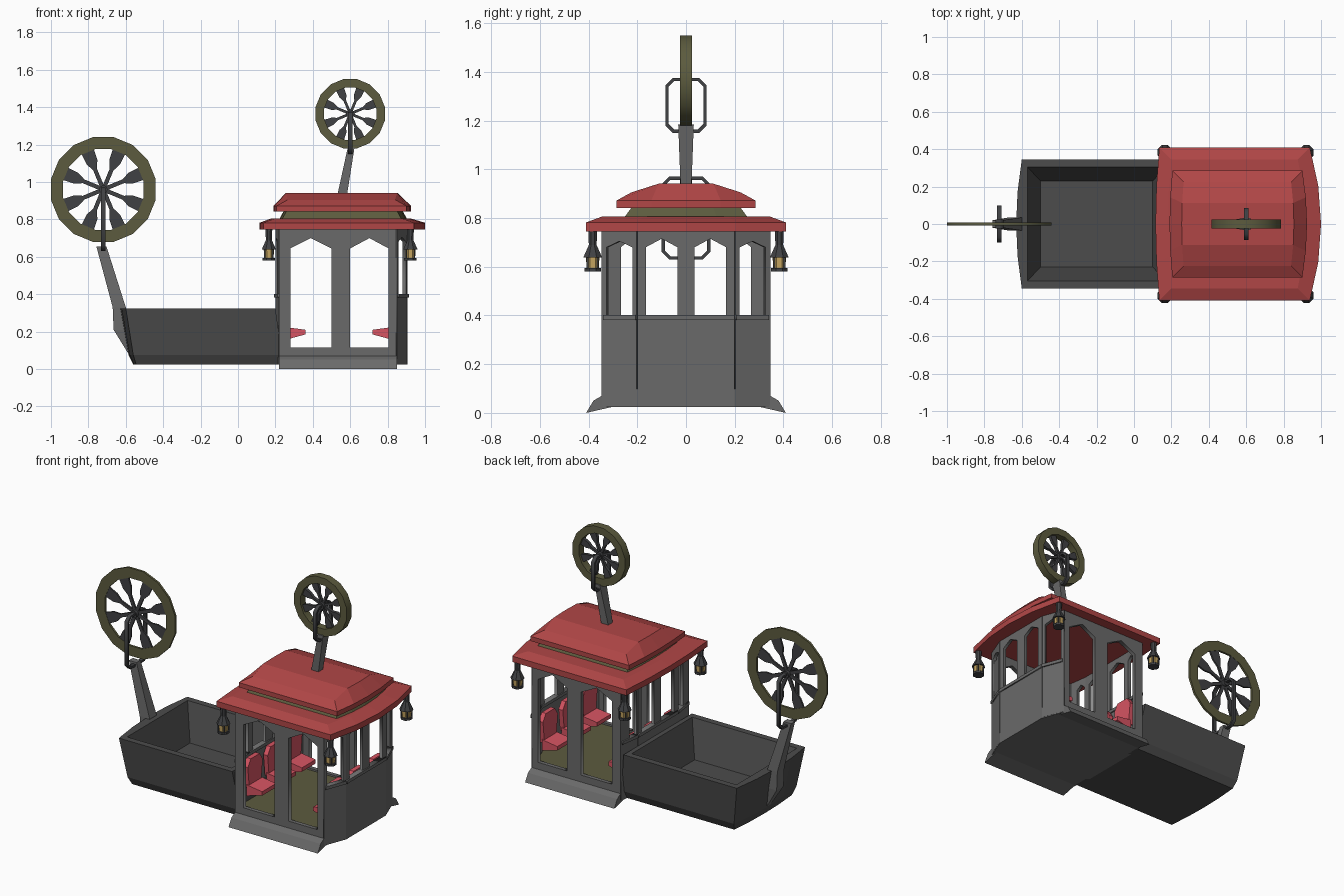
import bpy, bmesh, math
from mathutils import Matrix, Vector

if "Cube" in bpy.data.objects:
    bpy.data.objects.remove(bpy.data.objects["Cube"])


def material(name, r, g, b):
    m = bpy.data.materials.new(name)
    m.diffuse_color = [((c / 255 + 0.055) / 1.055) ** 2.4 for c in (r, g, b)] + [1]
    m.use_nodes = True
    m.node_tree.nodes["Principled BSDF"].inputs["Base Color"].default_value = m.diffuse_color
    return m


WALL = material("wall grey", 106, 106, 106)
BIN = material("dark grey", 76, 76, 76)
IRON = material("iron", 64, 65, 67)
RED = material("roof red", 176, 70, 70)
PINK = material("seat pink", 214, 84, 98)
OLIVE = material("olive", 92, 91, 62)
GOLD = material("lamp gold", 200, 168, 98)


def finish(name, bm, mat):
    bmesh.ops.remove_doubles(bm, verts=bm.verts, dist=1e-5)
    bmesh.ops.recalc_face_normals(bm, faces=bm.faces)
    me = bpy.data.meshes.new(name)
    bm.to_mesh(me)
    bm.free()
    me.materials.clear()
    me.materials.append(mat)
    ob = bpy.data.objects.new(name, me)
    bpy.context.collection.objects.link(ob)
    return ob


def loft(name, rings, mat, strips=False):
    """Skin a stack of equal rings; caps are n-gons or cross strips."""
    bm = bmesh.new()
    vs = [[bm.verts.new(p) for p in r] for r in rings]
    n = len(rings[0])
    for a, b in zip(vs, vs[1:]):
        for i in range(n):
            j = (i + 1) % n
            bm.faces.new((a[i], a[j], b[j], b[i]))
    for cap in (vs[0], vs[-1]):
        if strips:
            for i in range(n // 2 - 1):
                bm.faces.new((cap[i], cap[i + 1], cap[n - 2 - i], cap[n - 1 - i]))
        else:
            bm.faces.new(cap)
    return finish(name, bm, mat)


def plan(x0, x1, y, z, bl=0.0, br=0.0, k=0.5, f=0.75, rise=0.0):
    """Rectangle with bowed left and right ends."""
    prof = [(-1, 0, 0), (-k, f, 1), (0, 1, 1), (k, f, 1), (1, 0, 0)]
    right = [(x1 + br * b, y * t, z + rise * h) for t, b, h in prof]
    left = [(x0 - bl * b, y * t, z + rise * h) for t, b, h in reversed(prof)]
    return right + left


def panel(name, outer, holes, origin, direction, thick, mat):
    """Upright plate, u along direction and v up, with cut openings."""
    cu = bpy.data.curves.new(name, 'CURVE')
    cu.dimensions = '2D'
    cu.fill_mode = 'BOTH'
    cu.extrude = thick / 2
    for pts in [outer] + holes:
        s = cu.splines.new('POLY')
        s.points.add(len(pts) - 1)
        for p, q in zip(s.points, pts):
            p.co = (q[0], q[1], 0, 1)
        s.use_cyclic_u = True
    tmp = bpy.data.objects.new("tmp", cu)
    bpy.context.collection.objects.link(tmp)
    bpy.context.view_layer.update()
    me = bpy.data.meshes.new_from_object(tmp.evaluated_get(bpy.context.evaluated_depsgraph_get()))
    bpy.data.objects.remove(tmp)
    d = Vector((direction[0], direction[1], 0)).normalized()
    up = Vector((0, 0, 1))
    mx = Matrix((d, up, d.cross(up))).transposed().to_4x4()
    mx.translation = origin
    bm = bmesh.new()
    bm.from_mesh(me)
    bpy.data.meshes.remove(me)
    bm.transform(mx)
    return finish(name, bm, mat)


def rect(u0, u1, v0, v1):
    return [(u0, v0), (u1, v0), (u1, v1), (u0, v1)]


def arch(u0, u1, v0, v1, peak):
    return [(u0, v0), (u1, v0), (u1, v1), ((u0 + u1) / 2, peak), (u0, v1)]


def prism(name, pts, d0, d1, place, mat):
    return loft(name, [[place(u, v, d) for u, v in pts] for d in (d0, d1)], mat)


def cone(name, x, y, z0, z1, r0, r1, mat, n=8):
    ring = lambda r, z: [(x + r * math.cos((i + .5) * math.tau / n),
                          y + r * math.sin((i + .5) * math.tau / n), z) for i in range(n)]
    return loft(name, [ring(r0, z0), ring(r1, z1)], mat)


# wheels with rim, flared spokes, hub and fork loop
def wheel(name, x, z, apothem, inner, thick, fork_y, fork_low):
    def circle(r):
        return [(r * math.cos((i + .5) * math.tau / 16), r * math.sin((i + .5) * math.tau / 16))
                for i in range(16)]
    panel(name + "_rim", circle(apothem / math.cos(math.pi / 16)), [circle(inner)],
          (x, 0, z), (1, 0), thick, OLIVE)
    w = inner * 0.05
    half = [(0, w), (.52, w), (.72, 2.8 * w), (1.0, 3.2 * w)]
    pts = [(r * inner, h) for r, h in half] + [(r * inner, -h) for r, h in reversed(half)]
    for i in range(8):
        a = (i + .5) * math.tau / 8
        c, s = math.cos(a), math.sin(a)
        t = min(thick, 0.025) * 0.4
        prism(name + "_spoke", pts, -t, t,
              lambda u, v, d: (x + u * c - v * s, d, z + u * s + v * c), IRON)
    prism(name + "_hub", [(p * 1.0, q * 1.0) for p, q in circle(0.022)], -0.025, 0.025,
          lambda u, v, d: (x + u, d, z + v), IRON)

    def loop(h, lo, hi, c):
        return [(-h + c, lo), (h - c, lo), (h, lo + c), (h, hi - c),
                (h - c, hi), (-h + c, hi), (-h, hi - c), (-h, lo + c)]
    panel(name + "_fork", loop(fork_y, fork_low, z + .01, .03),
          [loop(fork_y - .013, fork_low + .013, z - .003, .024)], (x, 0, 0), (0, 1), 0.024, IRON)


wheel("big_wheel", -0.72, 0.96, 0.28, 0.22, 0.014, 0.10, 0.63)
wheel("small_wheel", 0.60, 1.365, 0.185, 0.142, 0.05, 0.085, 1.15)


# tapered wheel poles
def pole(name, sections):
    loft(name, [[(x - a, -b, z), (x + a, -b, z), (x + a, b, z), (x - a, b, z)]
                for x, z, a, b in sections], WALL)


pole("roof_pole", [(0.555, 0.92, 0.026, 0.022), (0.605, 1.185, 0.018, 0.032)])
pole("bin_pole", [(-0.565, 0.08, 0.02, 0.02), (-0.63, 0.21, 0.035, 0.035),
                  (-0.635, 0.33, 0.035, 0.035), (-0.73, 0.655, 0.027, 0.02)])

# open cargo bin
loft("cargo_bin", [plan(-0.545, 0.22, 0.29, 0.025, 0.015),
                   plan(-0.56, 0.235, 0.315, 0.075, 0.025),
                   plan(-0.60, 0.20, 0.345, 0.325, 0.03),
                   plan(-0.57, 0.17, 0.305, 0.325),
                   plan(-0.50, 0.10, 0.23, 0.10)], BIN, True)

# cabin base and floor
bow = dict(bl=0.02, br=0.055, k=0.58, f=1.0)
loft("cabin_base", [plan(0.22, 0.85, 0.343, z, **bow) for z in (0.025, 0.098)], WALL, True)
loft("cabin_floor", [plan(0.24, 0.83, 0.32, z, **bow) for z in (0.097, 0.104)], OLIVE, True)

# side walls with door openings, and flared steps
doors = [arch(0.06, 0.28, 0.115, 0.645, 0.70), arch(0.38, 0.585, 0.115, 0.645, 0.70)]
for s in (-1, 1):
    panel("side_wall", rect(0, 0.63, 0.03, 0.76), doors, (0.22, s * 0.332, 0), (1, 0), 0.026, WALL)
    prism("step", [(0.30, 0.025), (0.41, 0.0), (0.38, 0.05), (0.343, 0.072)], 0.22, 0.85,
          lambda u, v, d: (d, s * u, v), WALL)

# end walls: a middle panel with two windows and two angled panels
for xc, xm, w0, w1 in ((0.84, 0.895, 0.022, 0.135), (0.23, 0.21, 0.075, 0.135)):
    panel("end_wall", rect(-0.2, 0.2, 0.03, 0.76),
          [arch(a, a + 0.13, 0.40, 0.68, 0.715) for a in (-0.165, 0.035)],
          (xm, 0, 0), (0, 1), 0.02, WALL)
    panel("window_sill", rect(-0.2, 0.2, 0.382, 0.402), [], (xm, 0, 0), (0, 1), 0.036, WALL)
    for s in (-1, 1):
        d = (xm - xc, -s * 0.143)
        n = math.hypot(*d)
        panel("angled_wall", rect(0, n, 0.03, 0.76), [arch(w0, w1, 0.40, 0.68, 0.705)],
              (xc, s * 0.343, 0), d, 0.02, WALL)
        panel("angled_sill", rect(0.01, n, 0.382, 0.402), [], (xc, s * 0.343, 0), d, 0.036, WALL)

# two facing rows of seats
for side in (-1, 1):
    X = lambda x: 0.54 + side * (0.54 - x)
    for y in (-0.2, 0, 0.2):
        prism("seat_pad", [(0.25, 0.155), (0.36, 0.185), (0.36, 0.21), (0.25, 0.225)],
              y - 0.07, y + 0.07, lambda u, v, d: (X(u), d, v), PINK)
        prism("seat_back", [(-.06, .2), (.06, .2), (.075, .34), (.045, .385), (-.045, .385), (-.075, .34)],
              0.232, 0.262, lambda u, v, d: (X(d), y + u, v), PINK)

# two-tier roof with olive band between
loft("lower_roof", [plan(0.135, 0.94, 0.41, 0.745, 0.02, 0.06),
                    plan(0.135, 0.94, 0.41, 0.782, 0.02, 0.06),
                    plan(0.20, 0.875, 0.345, 0.806, 0.02, 0.045)], RED, True)
loft("roof_band", [plan(0.235, 0.875, 0.255, 0.80, 0.015, 0.03),
                   plan(0.265, 0.845, 0.215, 0.855, 0.015, 0.03)], OLIVE, True)
loft("upper_roof", [plan(0.205, 0.90, 0.285, 0.842, 0.015, 0.025),
                    plan(0.205, 0.90, 0.285, 0.872, 0.015, 0.025),
                    plan(0.265, 0.84, 0.225, 0.905, 0.01, 0.015, rise=0.036)], RED, True)

# corner lanterns
for x in (0.165, 0.922):
    for y in (-0.383, 0.383):
        cone("lantern_stem", x, y, 0.685, 0.75, 0.017, 0.02, IRON)
        cone("lantern_cap", x, y, 0.638, 0.69, 0.042, 0.017, IRON)
        cone("lantern_glass", x, y, 0.592, 0.64, 0.027, 0.030, GOLD)
        cone("lantern_base", x, y, 0.58, 0.595, 0.036, 0.036, IRON)
        for i in range(4):
            a = (i + .5) * math.tau / 4
            cone("lantern_bar", x + .03 * math.cos(a), y + .03 * math.sin(a),
                 0.59, 0.645, 0.005, 0.005, IRON, 4)
